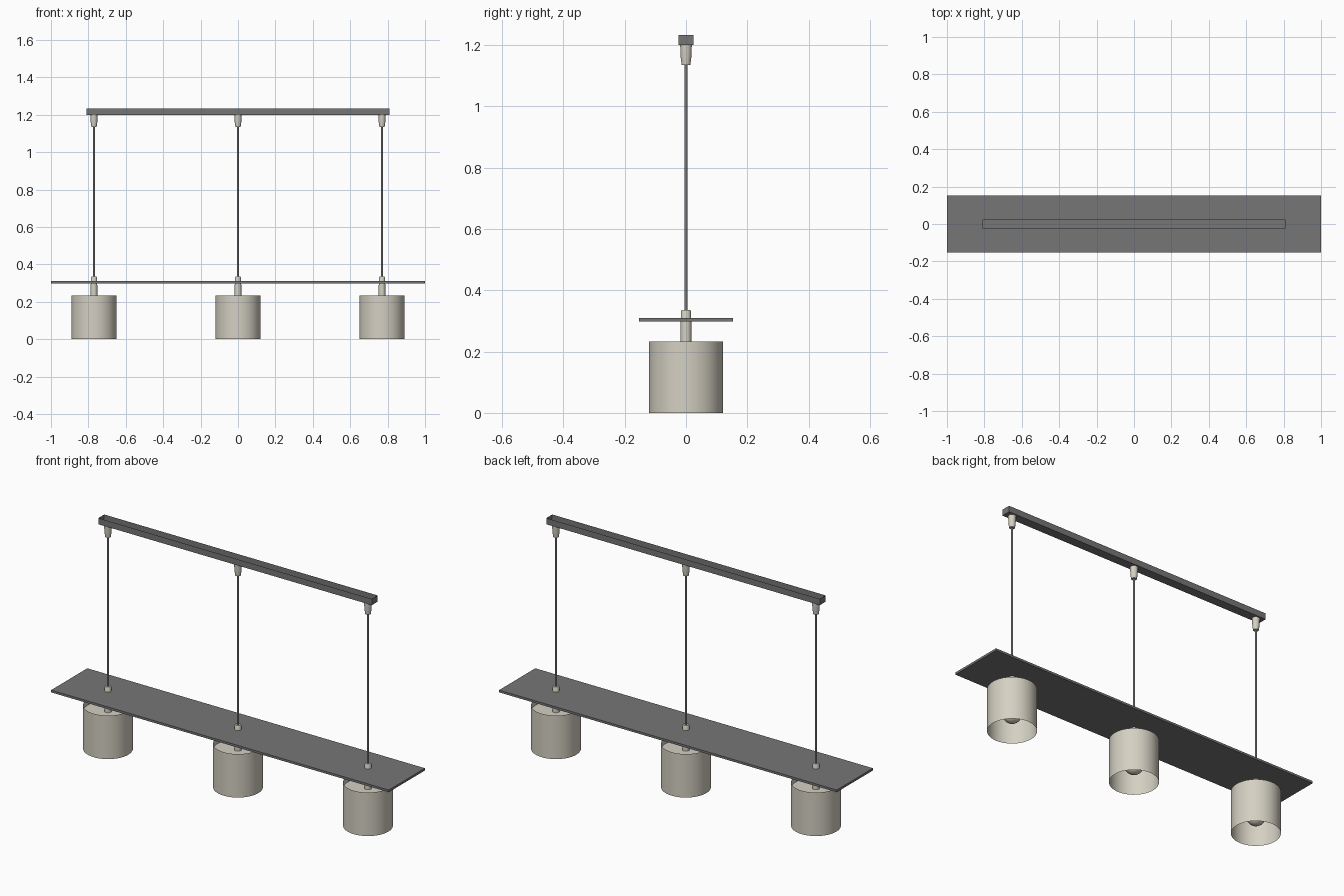
import bpy, bmesh, math

if "Cube" in bpy.data.objects:
    bpy.data.objects.remove(bpy.data.objects["Cube"])

def material(name, rgb):
    m = bpy.data.materials.new(name)
    m.diffuse_color = (*rgb, 1)
    m.use_nodes = True
    m.node_tree.nodes["Principled BSDF"].inputs["Base Color"].default_value = m.diffuse_color
    return m

CREAM = material("warm_cream", (0.66, 0.63, 0.54))
GREY = material("dark_grey", (0.18, 0.18, 0.18))

def finish(bm, name, mat, x=0, smooth=True):
    bmesh.ops.remove_doubles(bm, verts=bm.verts, dist=1e-5)
    bmesh.ops.recalc_face_normals(bm, faces=bm.faces)
    me = bpy.data.meshes.new(name)
    bm.to_mesh(me)
    bm.free()
    ob = bpy.data.objects.new(name, me)
    ob.location.x = x
    bpy.context.collection.objects.link(ob)
    me.materials.append(mat)
    if smooth:
        bpy.ops.object.select_all(action='DESELECT')
        bpy.context.view_layer.objects.active = ob
        ob.select_set(True)
        bpy.ops.object.shade_smooth_by_angle(angle=math.radians(35))
    return ob

def lathe(name, profile, mat, x, sides=32):
    """Spin an (r, z) profile about the z axis."""
    bm = bmesh.new()
    vs = [bm.verts.new((r, 0, z)) for r, z in profile]
    es = [bm.edges.new(p) for p in zip(vs, vs[1:])]
    bmesh.ops.spin(bm, geom=vs + es, cent=(0, 0, 0), axis=(0, 0, 1),
                   angle=math.tau, steps=sides, use_duplicate=False)
    return finish(bm, name, mat, x)

def box(name, sx, sy, z0, z1, mat, open_top=False):
    bm = bmesh.new()
    bmesh.ops.create_cube(bm, size=1)
    for v in bm.verts:
        v.co = (v.co.x * sx, v.co.y * sy, z1 if v.co.z > 0 else z0)
    bmesh.ops.recalc_face_normals(bm, faces=bm.faces)
    if open_top:
        top = [f for f in bm.faces if f.calc_center_median().z > z1 - 1e-4]
        bmesh.ops.delete(bm, geom=top, context='FACES_ONLY')
    return finish(bm, name, mat, smooth=False)

# ceiling channel (open on top) and the long board
box("ceiling_channel", 1.62, 0.05, 1.20, 1.233, GREY, open_top=True)
box("board", 2.0, 0.306, 0.298, 0.31, GREY)

R, DISC = 0.121, 0.20
for i, x in enumerate((-0.77, 0, 0.77), 1):
    # cable and its tapered grip under the channel
    lathe(f"cable_{i}", [(0, 0.32), (0.0055, 0.32), (0.0055, 1.15), (0, 1.15)], GREY, x, 12)
    lathe(f"cable_grip_{i}", [(0, 1.2), (0.019, 1.2), (0.0175, 1.16), (0.014, 1.135),
                              (0, 1.135)], CREAM, x)
    # stem through the board, and lamp holder below the shade disc
    lathe(f"stem_{i}", [(0, 0.335), (0.014, 0.335), (0.016, 0.331), (0.0175, 0.29),
                        (0.0175, DISC), (0.0175, 0.13), (0, 0.13)], CREAM, x)
    # thin open shade with a recessed disc
    lathe(f"shade_{i}", [(R, 0), (R, 0.233)], CREAM, x, 48)
    lathe(f"shade_disc_{i}", [(0, DISC), (R, DISC)], CREAM, x, 48)
    # bulb
    c, r = 0.095, 0.048
    lathe(f"bulb_{i}", [(r * math.sin(a), c - r * math.cos(a))
                        for a in (math.pi * k / 12 for k in range(13))], CREAM, x)
